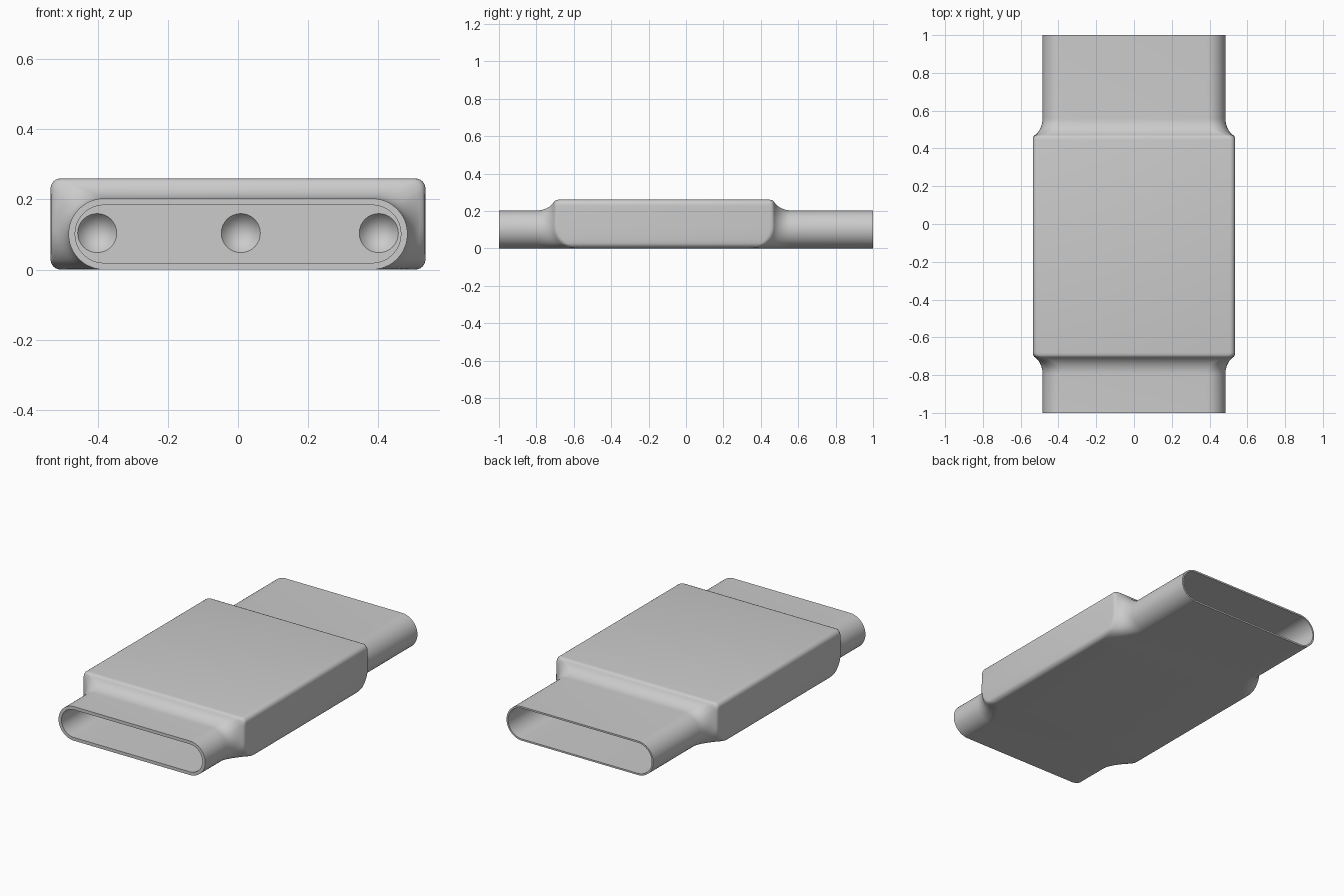
import bpy, bmesh, math

if "Cube" in bpy.data.objects:
    bpy.data.objects.remove(bpy.data.objects["Cube"])

W, H, R = 0.535, 0.26, 0.028      # body half width, height, edge radius
TW, TH = 0.484, 0.203             # tube half width, height
LOW = 0.12                        # radius of the body's lower end edges


def right_box():
    # right side of the body section, bottom to top
    pts = []
    for i in range(7):
        a = math.radians(-90 + 15 * i)
        pts.append((W - R + R * math.cos(a), R + R * math.sin(a)))
    for i in range(1, 12):
        pts.append((W, R + (H - 2 * R) * i / 12))
    for i in range(7):
        a = math.radians(15 * i)
        pts.append((W - R + R * math.cos(a), H - R + R * math.sin(a)))
    return pts


def right_stadium(inset, n):
    # half-round side of the tube section, bottom to top
    r = TH / 2
    return [(TW - r + (r - inset) * math.cos(a), r + (r - inset) * math.sin(a))
            for a in (math.pi * (i / (n - 1) - 0.5) for i in range(n))]


def closed(pts):
    return pts + [(-x, z) for x, z in reversed(pts)]


box = closed(right_box())
N = len(box)
tube = closed(right_stadium(0, N // 2))


def flat_ring(inset, y):
    return [(x, y, z) for x, z in closed(right_stadium(inset, N // 2))]


def blend_ring(y, t, sign):
    # tube section swelling into the body, lower edge pulled inward
    ring = []
    for (sx, sz), (bx, bz) in zip(tube, box):
        k = max(0, min(1, (LOW - bz) / LOW))
        pull = LOW * (1 - math.sqrt(1 - k * k)) * t
        ring.append((sx + (bx - sx) * t, y + sign * pull, sz + (bz - sz) * t))
    return ring


# fillet profile: distance along the tube, amount of swelling
profile = [(0.1 * math.sin(a), 0.86 * (1 - math.cos(a)) / (1 - math.cos(1.15)))
           for a in (1.15 * i / 10 for i in range(11))]
profile += [(0.096, 0.93), (0.103, 0.975), (0.114, 1.0)]

rings = [flat_ring(0.019, -0.5), flat_ring(0.019, -1), flat_ring(0, -1)]
rings += [blend_ring(-0.795 + d, t, 1) for d, t in profile]
rings += [blend_ring(0.56 - d, t, -1) for d, t in reversed(profile)]
rings += [flat_ring(0, 1), flat_ring(0.01, 1), flat_ring(0.01, -0.2)]

# hollow sleeve with an inner partition
bm = bmesh.new()
loops = [[bm.verts.new(p) for p in ring] for ring in rings]
for a, b in zip(loops, loops[1:]):
    for i in range(N):
        j = (i + 1) % N
        bm.faces.new((a[i], a[j], b[j], b[i]))
bm.faces.new(loops[0])
bm.faces.new(loops[-1])
bmesh.ops.recalc_face_normals(bm, faces=bm.faces)
mesh = bpy.data.meshes.new("sleeve")
bm.to_mesh(mesh)
bm.free()
sleeve = bpy.data.objects.new("sleeve", mesh)
bpy.context.collection.objects.link(sleeve)

# three conical sockets in the partition
for i, x in enumerate((-0.402, 0.008, 0.402)):
    bpy.ops.mesh.primitive_cone_add(vertices=32, radius1=0.0565, radius2=0, depth=0.08,
                                    location=(x, -0.461, 0.104),
                                    rotation=(-math.pi / 2, 0, 0))
    cutter = bpy.context.object
    cutter.name = f"socket_cutter_{i}"
    cutter.hide_render = True
    mod = sleeve.modifiers.new("socket", 'BOOLEAN')
    mod.operation = 'DIFFERENCE'
    mod.solver = 'EXACT'
    mod.object = cutter
    bpy.ops.object.select_all(action='DESELECT')
    sleeve.select_set(True)
    bpy.context.view_layer.objects.active = sleeve
    bpy.ops.object.modifier_apply(modifier=mod.name)
    bpy.data.objects.remove(cutter)

bpy.ops.object.shade_smooth_by_angle(angle=math.radians(35))
